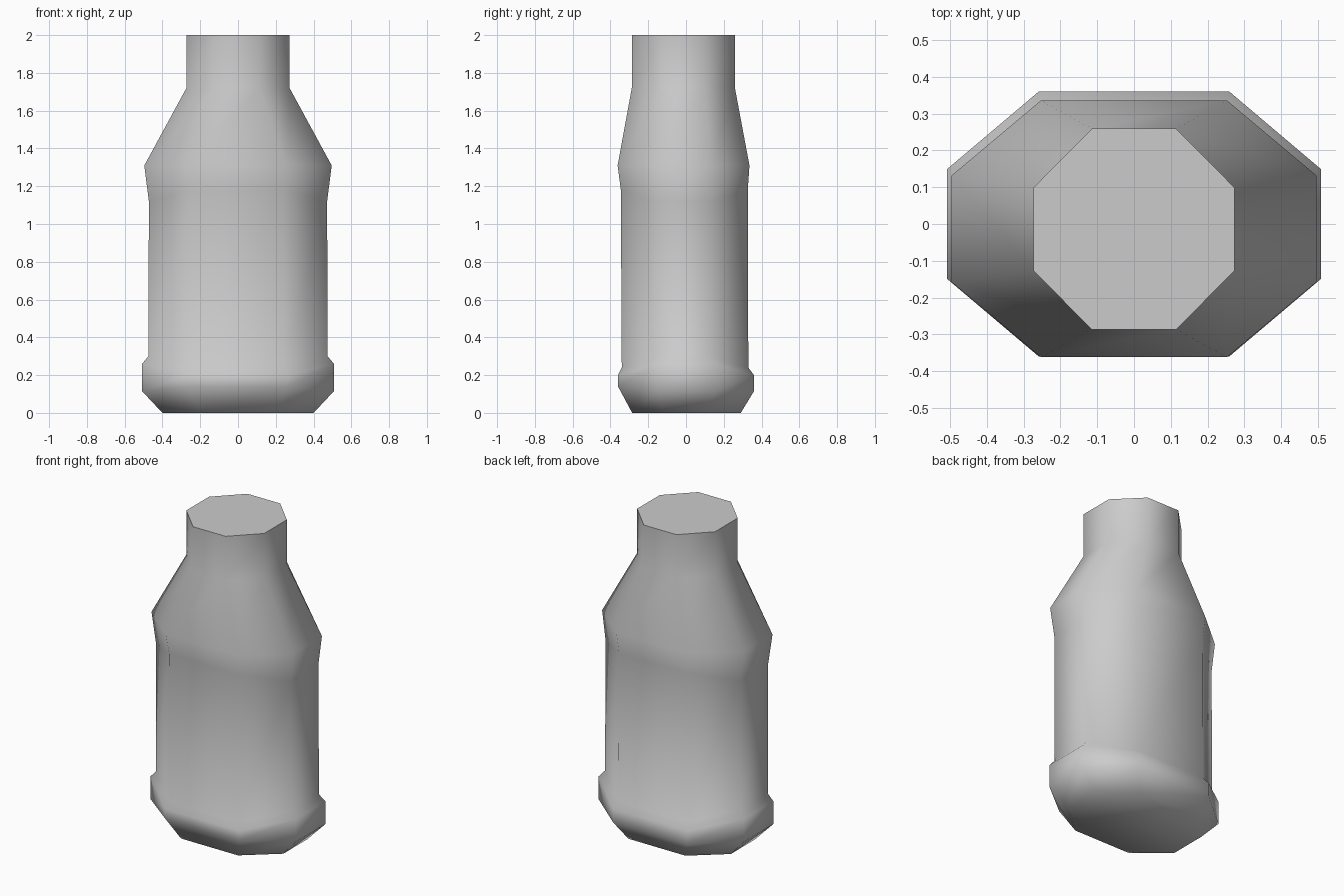
import bpy
import bmesh
import math

cube = bpy.data.objects.get("Cube")
if cube:
    bpy.data.objects.remove(cube)

grey = bpy.data.materials.new("plain grey")
grey.use_nodes = True
colour = (0.6, 0.6, 0.6, 1)
grey.diffuse_color = colour
grey.node_tree.nodes["Principled BSDF"].inputs["Base Color"].default_value = colour

# Rings: side height, front height, back height, half width, front y, back y, corner ratio
RINGS = [
    (0.00, 0.00, 0.00, 0.40, -0.285, 0.29, 0.50),
    (0.115, 0.14, 0.115, 0.508, -0.36, 0.36, 0.51),
    (0.26, 0.20, 0.20, 0.508, -0.36, 0.36, 0.51),
    (0.30, 0.24, 0.24, 0.474, -0.34, 0.33, 0.51),
    (1.12, 1.18, 1.18, 0.472, -0.345, 0.327, 0.51),
    (1.31, 1.31, 1.31, 0.496, -0.362, 0.336, 0.51),
    (1.72, 1.72, 1.72, 0.273, -0.287, 0.259, 0.42),
    (2.00, 2.00, 2.00, 0.273, -0.287, 0.259, 0.42),
]


def octagon(bm, side_z, front_z, back_z, hx, front, back, ratio):
    mid, hy = (front + back) / 2, (back - front) / 2
    b, a = hx * ratio, hy * 0.415
    points = [(hx, mid - a, side_z), (hx, mid + a, side_z),
              (b, back, back_z), (-b, back, back_z),
              (-hx, mid + a, side_z), (-hx, mid - a, side_z),
              (-b, front, front_z), (b, front, front_z)]
    return [bm.verts.new(p) for p in points]


# Closed bottle lofted through eight-sided rings
bm = bmesh.new()
rings = [octagon(bm, *ring) for ring in RINGS]
for low, high in zip(rings, rings[1:]):
    for i in range(len(low)):
        j = (i + 1) % len(low)
        bm.faces.new((low[i], low[j], high[j], high[i]))
bm.faces.new(rings[0][::-1])
bm.faces.new(rings[-1])
bmesh.ops.recalc_face_normals(bm, faces=bm.faces)

mesh = bpy.data.meshes.new("bottle")
bm.to_mesh(mesh)
bm.free()
mesh.materials.append(grey)
bottle = bpy.data.objects.new("bottle", mesh)
bpy.context.collection.objects.link(bottle)

# Soft sides with a crisp top rim
bpy.ops.object.select_all(action='DESELECT')
bottle.select_set(True)
bpy.context.view_layer.objects.active = bottle
bpy.ops.object.shade_smooth_by_angle(angle=math.radians(70))
